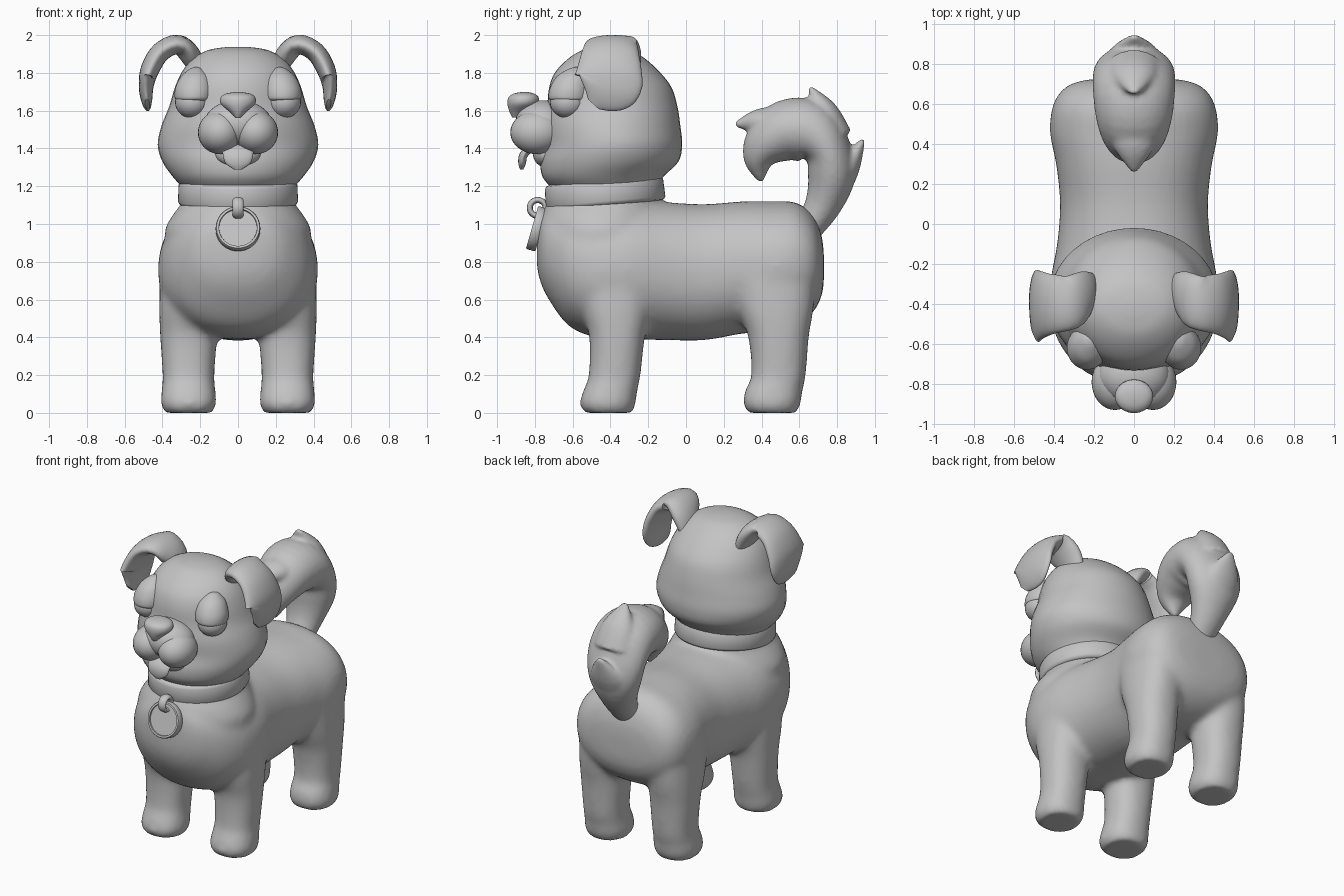
import bpy, bmesh, math
from mathutils import Vector, Matrix

cube = bpy.data.objects.get("Cube")
if cube:
    bpy.data.objects.remove(cube, do_unlink=True)

grey = bpy.data.materials.new("plain grey")
grey.use_nodes = True
COLOUR = (0.55, 0.55, 0.55, 1)
grey.diffuse_color = COLOUR
grey.node_tree.nodes["Principled BSDF"].inputs["Base Color"].default_value = COLOUR

X, Y, Z = Vector((1, 0, 0)), Vector((0, 1, 0)), Vector((0, 0, 1))


def resample(rings, steps):
    """Catmull-Rom interpolation of ring rows."""
    out = []
    for i in range(len(rings) - 1):
        a, b = rings[max(i - 1, 0)], rings[i]
        c, d = rings[i + 1], rings[min(i + 2, len(rings) - 1)]
        for k in range(steps):
            t = k / steps
            out.append([0.5 * (2 * q + (r - p) * t + (2 * p - 5 * q + 4 * r - s) * t * t
                               + (3 * q - p - 3 * r + s) * t ** 3)
                        for p, q, r, s in zip(a, b, c, d)])
    return out + [list(rings[-1])]


def loft(bm, rings, u, axis=None, steps=4, power=2.0, sides=40):
    """Skin rings (x, y, z, half width along u, half width across)."""
    rows = resample(rings, steps)
    centres = [Vector(r[:3]) for r in rows]
    loops = []
    for i, r in enumerate(rows):
        t = axis or (centres[min(i + 1, len(rows) - 1)] - centres[max(i - 1, 0)]).normalized()
        uu = (u - t * u.dot(t)).normalized()
        v = t.cross(uu)
        ra, rb = max(r[3], 0.003), max(r[4], 0.003)
        loop = []
        for k in range(sides):
            ang = 2 * math.pi * k / sides
            c, s = math.cos(ang), math.sin(ang)
            c = math.copysign(abs(c) ** (2 / power), c)
            s = math.copysign(abs(s) ** (2 / power), s)
            loop.append(bm.verts.new(centres[i] + uu * ra * c + v * rb * s))
        loops.append(loop)
    for a, b in zip(loops, loops[1:]):
        for k in range(sides):
            n = (k + 1) % sides
            bm.faces.new((a[k], a[n], b[n], b[k]))
    bm.faces.new(loops[0][::-1])
    bm.faces.new(loops[-1])


def ball(bm, centre, radii):
    m = Matrix.Translation(centre) @ Matrix.Diagonal((*radii, 1))
    bmesh.ops.create_uvsphere(bm, u_segments=32, v_segments=20, radius=1, matrix=m)


def style(ob):
    ob.data.materials.append(grey)
    bpy.ops.object.select_all(action="DESELECT")
    ob.select_set(True)
    bpy.context.view_layer.objects.active = ob
    bpy.ops.object.shade_smooth_by_angle(angle=math.radians(45))


def finish(name, bm, voxel=0, smooth=0):
    bmesh.ops.recalc_face_normals(bm, faces=bm.faces[:])
    me = bpy.data.meshes.new(name)
    bm.to_mesh(me)
    bm.free()
    ob = bpy.data.objects.new(name, me)
    bpy.context.collection.objects.link(ob)
    style(ob)
    if voxel:
        rm = ob.modifiers.new("merge", "REMESH")
        rm.mode, rm.voxel_size, rm.use_smooth_shade = "VOXEL", voxel, True
        sm = ob.modifiers.new("soften", "SMOOTH")
        sm.factor, sm.iterations = 0.5, smooth
    return ob


# Body: torso, neck and four legs merged into one soft skin
bm = bmesh.new()
torso = [(-.79, .85, .06, .07), (-.77, .86, .18, .17), (-.72, .84, .27, .25),
         (-.62, .79, .36, .33), (-.48, .76, .415, .36), (-.3, .76, .42, .37),
         (-.1, .75, .385, .365), (.1, .745, .37, .36), (.3, .77, .39, .35),
         (.45, .775, .42, .345), (.58, .79, .41, .325), (.67, .79, .36, .26),
         (.715, .78, .27, .17), (.73, .77, .12, .08)]
loft(bm, [(0, y, z, a, b) for y, z, a, b in torso], X, Y, power=2.2)
neck = [(.75, -.45, .36, .3), (.95, -.445, .39, .325), (1.05, -.44, .345, .325),
        (1.12, -.43, .295, .3), (1.25, -.43, .27, .27)]
loft(bm, [(0, y, z, a, b) for z, y, a, b in neck], X, Z)
front = [(0, -.41, .125, .13), (.05, -.415, .147, .148), (.12, -.4, .142, .143),
         (.2, -.378, .137, .137), (.4, -.365, .15, .147), (.55, -.37, .155, .18),
         (.75, -.37, .15, .2)]
hind = [(0, .455, .125, .13), (.05, .455, .147, .152), (.12, .465, .142, .152),
        (.2, .49, .137, .144), (.4, .49, .15, .16), (.55, .475, .155, .2),
        (.75, .46, .15, .23)]
for side in (-1, 1):
    for leg in (front, hind):
        loft(bm, [(side * .262, y, z, a, b) for z, y, a, b in leg], X, Z, power=2.3)
finish("body", bm, 0.02, 10)

# Tail: curled brush with pointed tufts
bm = bmesh.new()
curl = [(.62, .94, .08, .07), (.72, 1.09, .12, .095), (.77, 1.25, .18, .125),
        (.75, 1.39, .205, .125), (.66, 1.49, .205, .165), (.53, 1.49, .19, .165),
        (.43, 1.42, .155, .13), (.385, 1.33, .1, .08), (.4, 1.22, .012, .01)]
tufts = [[(.77, 1.17, .13, .09), (.86, 1.31, .12, .065), (.94, 1.45, .02, .01)],
         [(.78, 1.46, .14, .1), (.73, 1.6, .11, .07), (.655, 1.725, .02, .01)],
         [(.52, 1.52, .14, .11), (.38, 1.54, .1, .07), (.255, 1.525, .01, .01)]]
for path in [curl] + tufts:
    loft(bm, [(0, y, z, a, b) for y, z, a, b in path], X, sides=32)
finish("tail", bm, 0.014, 4)

# Head
bm = bmesh.new()
skull = [(1.19, -.43, .29, .28), (1.25, -.44, .345, .32), (1.33, -.405, .4, .365),
         (1.42, -.385, .425, .365), (1.52, -.39, .405, .36), (1.62, -.39, .365, .345),
         (1.72, -.4, .335, .325), (1.8, -.415, .3, .28), (1.87, -.42, .245, .21),
         (1.92, -.42, .16, .13), (1.938, -.42, .05, .04)]
loft(bm, [(0, y, z, a, b) for z, y, a, b in skull], X, Z)
finish("head", bm)

# Muzzle, jaw, nose and tongue
bm = bmesh.new()
for side in (-1, 1):
    ball(bm, (side * .095, -.79, 1.485), (.117, .14, .115))
ball(bm, (0, -.76, 1.53), (.18, .145, .125))
finish("muzzle", bm)

bm = bmesh.new()
ball(bm, (0, -.74, 1.37), (.12, .07, .07))
finish("jaw", bm)

bm = bmesh.new()
nose = [(1.565, -.9, .015, .02), (1.595, -.885, .045, .05), (1.635, -.865, .09, .08),
        (1.67, -.86, .092, .08), (1.69, -.858, .065, .055), (1.698, -.855, .02, .02)]
loft(bm, [(0, y, z, a, b) for z, y, a, b in nose], X, Z)
finish("nose", bm)

bm = bmesh.new()
tongue = [(-.75, 1.385, .07, .02), (-.82, 1.4, .08, .022), (-.86, 1.365, .08, .022),
          (-.868, 1.32, .065, .02), (-.87, 1.288, .02, .008)]
loft(bm, [(0, y, z, a, b) for y, z, a, b in tongue], X)
finish("tongue", bm)

# Paired eyes, eyelids and folded ears
lid = [(.235, -.62, 1.655, .09, .095), (.235, -.62, 1.67, .1, .108),
       (.232, -.615, 1.72, .1, .105), (.226, -.6, 1.78, .077, .085),
       (.222, -.585, 1.82, .035, .04), (.22, -.58, 1.83, .01, .01)]
ear = [(.2, -.34, 1.78, .09, .04), (.25, -.35, 1.89, .115, .055),
       (.32, -.39, 1.95, .135, .052), (.41, -.4, 1.91, .15, .052),
       (.465, -.405, 1.82, .17, .05), (.485, -.415, 1.74, .18, .04),
       (.485, -.45, 1.68, .13, .03), (.48, -.49, 1.635, .04, .012)]
for side, label in ((1, "left"), (-1, "right")):
    bm = bmesh.new()
    ball(bm, (side * .243, -.625, 1.645), (.09, .095, .085))
    finish(label + "_eye", bm)
    for name, rings, u, axis in (("eyelid", lid, X, Z), ("ear", ear, Y, None)):
        bm = bmesh.new()
        loft(bm, [(side * r[0], *r[1:]) for r in rings], u, axis)
        finish(label + "_" + name, bm)

# Collar: tilted band with rounded edges
bm = bmesh.new()
band = [(-.066, .295), (-.06, .31), (-.045, .318), (.045, .314), (.06, .306), (.066, .29)]
loft(bm, [(0, 0, z, r, r) for z, r in band], X, Z, steps=1, sides=64)
collar = finish("collar", bm)
collar.location = (0, -.43, 1.165)
collar.rotation_euler.x = 0.087

# Name tag: round disc with a raised rim, hung on a loop
bm = bmesh.new()
disc = [(-.016, .1), (-.026, .102), (-.026, .114), (-.02, .118),
        (.02, .118), (.026, .114), (.026, .102), (.016, .1)]
loft(bm, [(0, 0, z, r, r) for z, r in disc], X, Z, steps=1, sides=48)
tag = finish("tag", bm)
tag.location = (0, -.79, .975)
tag.rotation_euler.x = math.radians(74)

bpy.ops.mesh.primitive_torus_add(major_radius=.042, minor_radius=.016, major_segments=32,
                                 minor_segments=12, location=(0, -.785, 1.085),
                                 rotation=(0, math.pi / 2, 0))
loop = bpy.context.object
loop.name = "tag_loop"
loop.scale.z = 1.8
style(loop)
